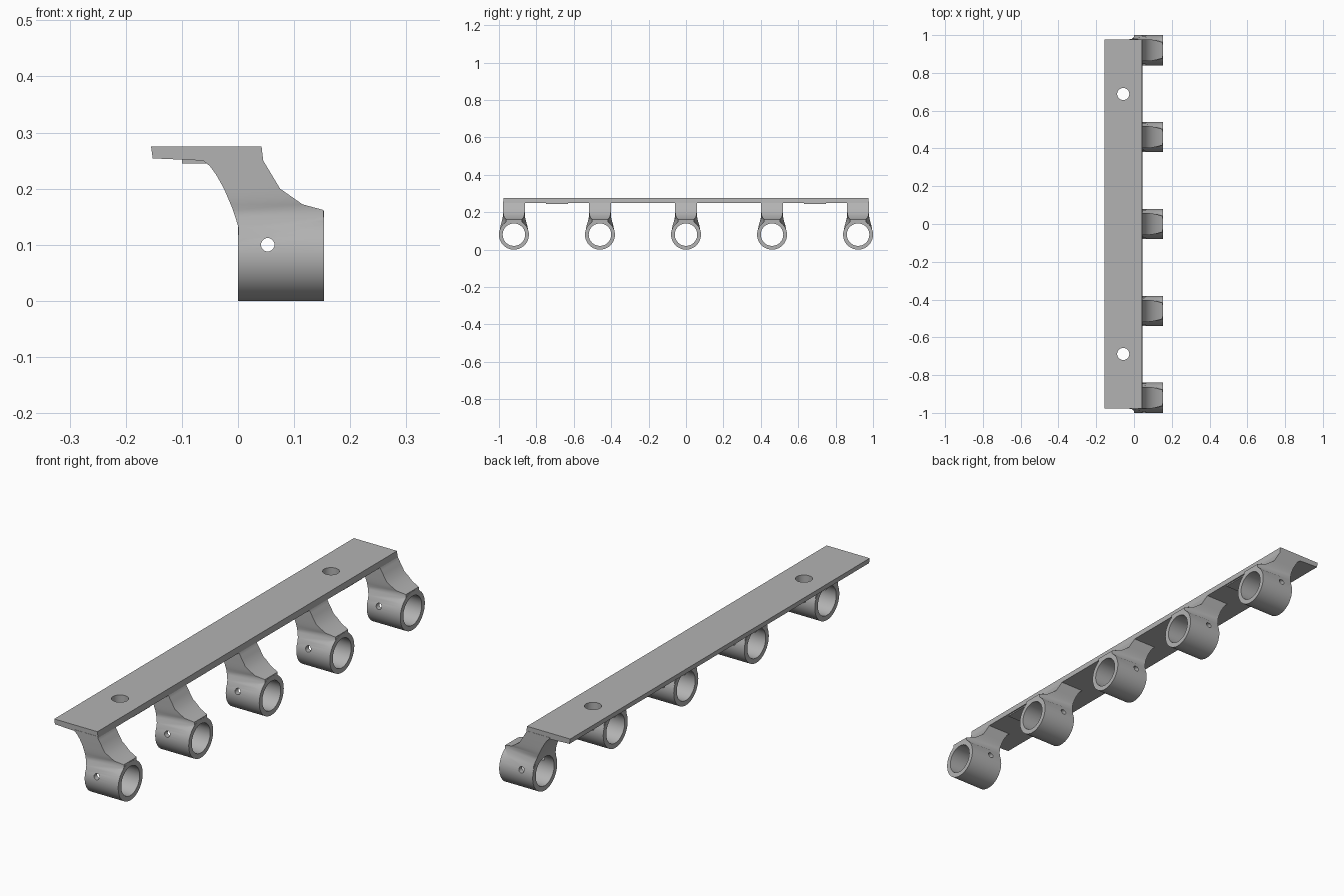
import bpy, bmesh, math
from mathutils import Matrix

cube = bpy.data.objects.get("Cube")
if cube:
    bpy.data.objects.remove(cube, do_unlink=True)

grey = bpy.data.materials.new("plain grey")
grey.use_nodes = True
COLOUR = (0.45, 0.45, 0.45, 1)
grey.diffuse_color = COLOUR
grey.node_tree.nodes["Principled BSDF"].inputs["Base Color"].default_value = COLOUR


def make(name, bm):
    bmesh.ops.recalc_face_normals(bm, faces=bm.faces)
    mesh = bpy.data.meshes.new(name)
    bm.to_mesh(mesh)
    bm.free()
    mesh.materials.append(grey)
    ob = bpy.data.objects.new(name, mesh)
    bpy.context.collection.objects.link(ob)
    return ob


def cylinder(name, radius, depth, centre, axis, sides=64):
    turn = {"x": Matrix.Rotation(math.pi / 2, 4, "Y"),
            "y": Matrix.Rotation(math.pi / 2, 4, "X"),
            "z": Matrix.Identity(4)}[axis]
    bm = bmesh.new()
    bmesh.ops.create_cone(bm, cap_ends=True, segments=sides, radius1=radius,
                          radius2=radius, depth=depth,
                          matrix=Matrix.Translation(centre) @ turn)
    return make(name, bm)


def loft(name, rings):
    bm = bmesh.new()
    loops = [[bm.verts.new(p) for p in ring] for ring in rings]
    for a, b in zip(loops, loops[1:]):
        for i in range(len(a)):
            j = (i + 1) % len(a)
            bm.faces.new((a[i], a[j], b[j], b[i]))
    bm.faces.new(loops[0])
    bm.faces.new(loops[-1])
    return make(name, bm)


def combine(target, others, operation):
    for other in others:
        other.hide_render = True
        mod = target.modifiers.new(operation.lower(), "BOOLEAN")
        mod.operation, mod.object, mod.solver = operation, other, "EXACT"
    graph = bpy.context.evaluated_depsgraph_get()
    mesh = bpy.data.meshes.new_from_object(target.evaluated_get(graph))
    target.modifiers.clear()
    target.data = mesh
    for other in others:
        bpy.data.objects.remove(other, do_unlink=True)


def smooth(ob):
    bpy.ops.object.select_all(action="DESELECT")
    ob.select_set(True)
    bpy.context.view_layer.objects.active = ob
    bpy.ops.object.shade_smooth_by_angle(angle=math.radians(25))


# Mounting plate: a shallow tapered section run along y
section = [(-0.155, 0.275), (0.042, 0.275), (0.045, 0.25),
           (-0.062, 0.25), (-0.152, 0.254)]
plate = loft("mounting_plate", [[(x, y, z) for x, z in section] for y in (-0.977, 0.977)])

# Thickened pads under the screw holes
pad_section = [(-0.1, 0.262), (0.04, 0.262), (0.04, 0.245), (-0.1, 0.245)]
pads = [loft("screw_pad", [[(x, s * 0.69 + d, z) for x, z in pad_section]
                           for d in (-0.058, 0.058)]) for s in (-1, 1)]
combine(plate, pads, "UNION")
combine(plate, [cylinder("screw_hole", 0.032, 0.2, (-0.057, s * 0.688, 0.26), "z", 48)
                for s in (-1, 1)], "DIFFERENCE")
smooth(plate)

# Curved arm: z, inner x, outer x, inner half width, outer half width
slices = [(0.09, 0.001, 0.152, 0.079, 0.078),
          (0.13, 0.001, 0.152, 0.071, 0.060),
          (0.15, -0.005, 0.152, 0.065, 0.042),
          (0.162, -0.009, 0.152, 0.062, 0.042),
          (0.172, -0.013, 0.115, 0.060, 0.052),
          (0.186, -0.019, 0.095, 0.059, 0.056),
          (0.2, -0.025, 0.075, 0.058, 0.058),
          (0.225, -0.039, 0.060, 0.058, 0.058),
          (0.24, -0.050, 0.051, 0.058, 0.058),
          (0.25, -0.062, 0.045, 0.058, 0.058),
          (0.256, -0.062, 0.044, 0.058, 0.058)]
arm = loft("arm", [[(a, -p, z), (b, -q, z), (b, q, z), (a, p, z)]
                   for z, a, b, p, q in slices])

# Ring at the foot of the arm, bored along x and cross-drilled along y
bracket = cylinder("ring_bracket", 0.08, 0.153, (0.0765, 0, 0.08), "x")
combine(bracket, [arm], "UNION")
combine(bracket, [cylinder("bore", 0.06, 0.5, (0.0765, 0, 0.08), "x"),
                  cylinder("pin_hole", 0.012, 0.5, (0.053, 0, 0.1), "y", 32)], "DIFFERENCE")
smooth(bracket)

# Five brackets along the plate
bracket.location.y = -0.92
for i in range(1, 5):
    twin = bracket.copy()
    twin.location.y = -0.92 + 0.46 * i
    bpy.context.collection.objects.link(twin)
